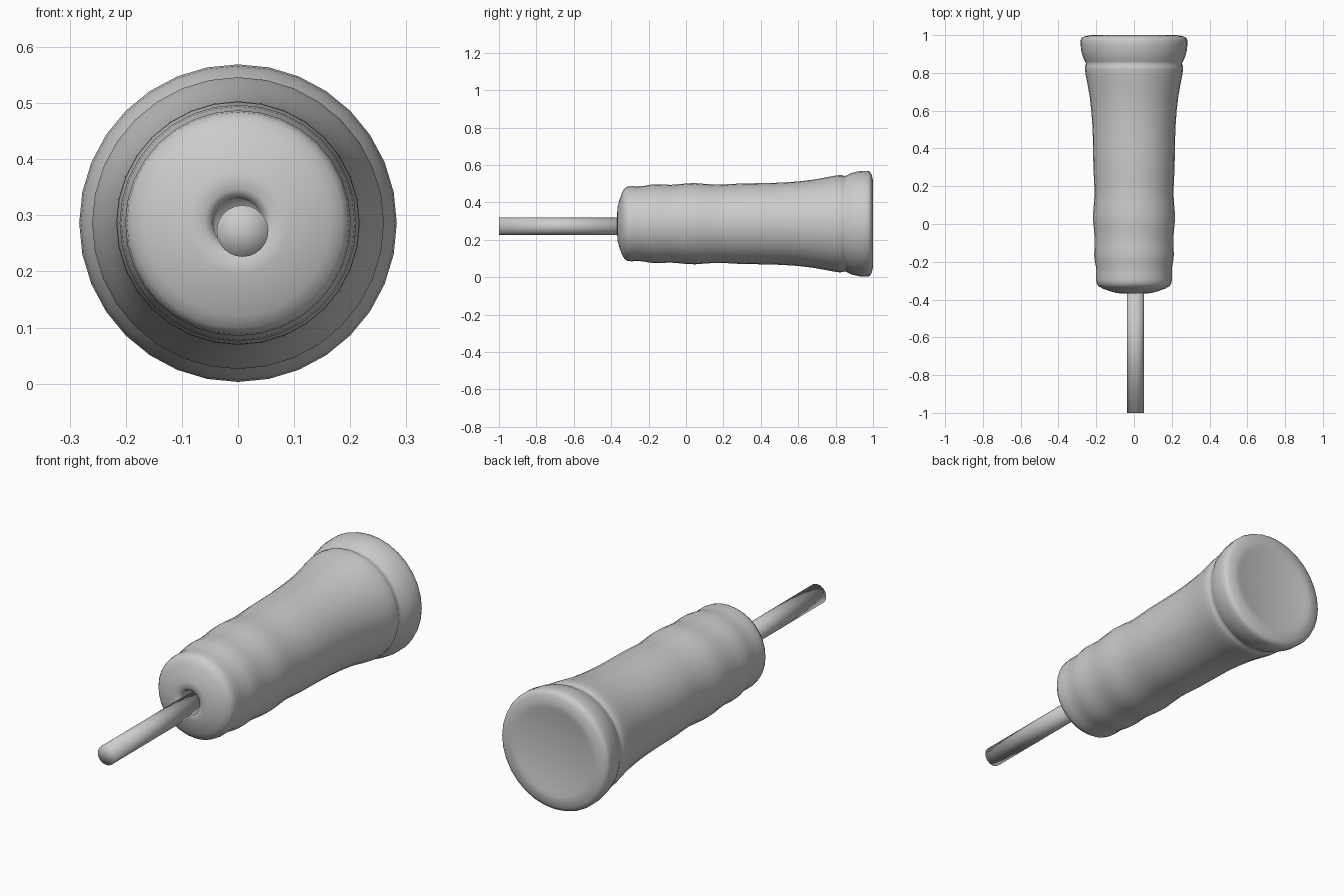
import bpy, bmesh, math


def lathe(name, profile, cx, cz, segments):
    """Revolve (y, radius) points around an axis parallel to y."""
    bm = bmesh.new()
    rings = []
    for y, r in profile:
        if r == 0:
            rings.append([bm.verts.new((cx, y, cz))] * segments)
        else:
            rings.append([bm.verts.new((cx + r * math.sin(2 * math.pi * i / segments), y,
                                        cz + r * math.cos(2 * math.pi * i / segments)))
                          for i in range(segments)])
    for a, b in zip(rings, rings[1:]):
        for i in range(segments):
            j = (i + 1) % segments
            bm.faces.new(list(dict.fromkeys((a[i], a[j], b[j], b[i]))))
    bmesh.ops.recalc_face_normals(bm, faces=bm.faces)
    for f in bm.faces:
        f.smooth = True
    mesh = bpy.data.meshes.new(name)
    bm.to_mesh(mesh)
    bm.free()
    obj = bpy.data.objects.new(name, mesh)
    bpy.context.collection.objects.link(obj)
    return obj


# Handle: domed nose with shaft socket, rippled grip, collar groove, flared pommel
handle_profile = [
    (-0.30, 0), (-0.30, 0.04), (-0.355, 0.045), (-0.368, 0.06), (-0.366, 0.09),
    (-0.355, 0.13), (-0.342, 0.165), (-0.33, 0.187), (-0.315, 0.198), (-0.295, 0.201),
    (-0.26, 0.20), (-0.23, 0.201), (-0.195, 0.208), (-0.16, 0.211), (-0.12, 0.209),
    (-0.08, 0.208), (-0.03, 0.212), (0.01, 0.216), (0.05, 0.217), (0.10, 0.213),
    (0.16, 0.209), (0.22, 0.211), (0.29, 0.215), (0.35, 0.216), (0.40, 0.217),
    (0.46, 0.218), (0.53, 0.221), (0.60, 0.226), (0.67, 0.234), (0.74, 0.246),
    (0.79, 0.256), (0.82, 0.26), (0.838, 0.259), (0.848, 0.254), (0.86, 0.259),
    (0.885, 0.271), (0.92, 0.28), (0.95, 0.283), (0.972, 0.283), (0.985, 0.278),
    (0.993, 0.262), (0.999, 0.235), (1.0, 0.21), (0.994, 0.19), (0.994, 0),
]
lathe("handle", handle_profile, 0, 0.286, 32)

# Metal shaft, slightly off axis, capped flat and shaded smooth
lathe("shaft", [(-1.0, 0), (-1.0, 0.046), (-0.29, 0.046), (-0.29, 0)], 0.008, 0.272, 24)
